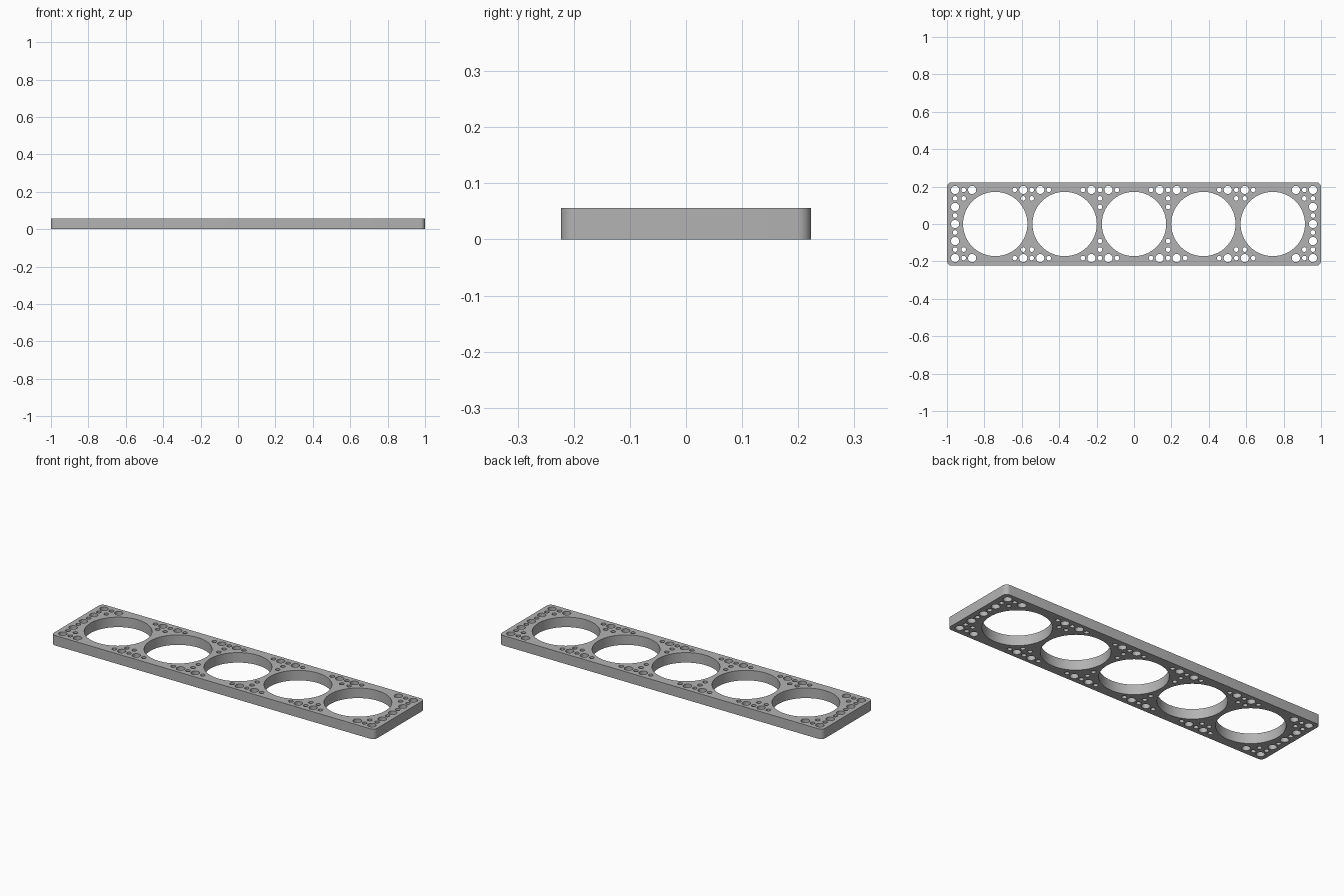
import bpy
import bmesh
from math import cos, sin, pi, hypot

cube = bpy.data.objects.get("Cube")
if cube:
    bpy.data.objects.remove(cube, do_unlink=True)

HALF_X, HALF_Y, THICK = 1.0, 0.223, 0.056
CORNER = 0.025
BORE_R, BORE_STEP = 0.172, 0.371
LARGE_R, SMALL_R = 0.022, 0.0125
PITCH = 0.0911 / 2
CLEARANCE = 0.1992      # closest a small hole's centre may come to a bore's centre

outline = bpy.data.curves.new("plate_outline", "CURVE")
outline.dimensions = "2D"
outline.fill_mode = "BOTH"
outline.extrude = THICK / 2


def add_loop(points):
    spline = outline.splines.new("POLY")
    spline.points.add(len(points) - 1)
    for p, (x, y) in zip(spline.points, points):
        p.co = (x, y, 0, 1)
    spline.use_cyclic_u = True


def arc(x, y, r, start, sweep, count):
    return [(x + r * cos(start + sweep * i / count),
             y + r * sin(start + sweep * i / count)) for i in range(count)]


# Rounded plate edge
edge = []
for q, (sx, sy) in enumerate([(1, 1), (-1, 1), (-1, -1), (1, -1)]):
    edge += arc(sx * (HALF_X - CORNER), sy * (HALF_Y - CORNER), CORNER,
                q * pi / 2, pi / 2 * 8 / 7, 8)
add_loop(edge)

# Five large bores
bores = [BORE_STEP * i for i in range(-2, 3)]
for x in bores:
    add_loop(arc(x, 0, BORE_R, 0, 2 * pi, 64))

# Grid of lightening holes: large on the nodes, small halfway between
for i in range(43):
    for j in range(-4, 5):
        x, y = (i - 21) * PITCH, j * PITCH
        if min(hypot(x - b, y) for b in bores) > CLEARANCE:
            r = LARGE_R if i % 2 == 0 and j % 2 == 0 else SMALL_R
            add_loop(arc(x, y, r, 0, 2 * pi, 16))

# Turn the filled outline into a solid plate standing on the floor
source = bpy.data.objects.new("plate_source", outline)
bpy.context.collection.objects.link(source)
bpy.context.view_layer.update()
graph = bpy.context.evaluated_depsgraph_get()
mesh = bpy.data.meshes.new_from_object(source.evaluated_get(graph))
bpy.data.objects.remove(source, do_unlink=True)

bm = bmesh.new()
bm.from_mesh(mesh)
bmesh.ops.remove_doubles(bm, verts=bm.verts, dist=0.0001)
bmesh.ops.translate(bm, verts=bm.verts, vec=(0, 0, THICK / 2))
bmesh.ops.recalc_face_normals(bm, faces=bm.faces)
bm.to_mesh(mesh)
bm.free()

grey = bpy.data.materials.new("plain_grey")
grey.use_nodes = True
colour = (0.45, 0.45, 0.45, 1)
grey.diffuse_color = colour
grey.node_tree.nodes["Principled BSDF"].inputs["Base Color"].default_value = colour
mesh.materials.clear()
mesh.materials.append(grey)

plate = bpy.data.objects.new("perforated_plate", mesh)
bpy.context.collection.objects.link(plate)
bpy.ops.object.select_all(action="DESELECT")
plate.select_set(True)
bpy.context.view_layer.objects.active = plate
bpy.ops.object.shade_smooth_by_angle()
